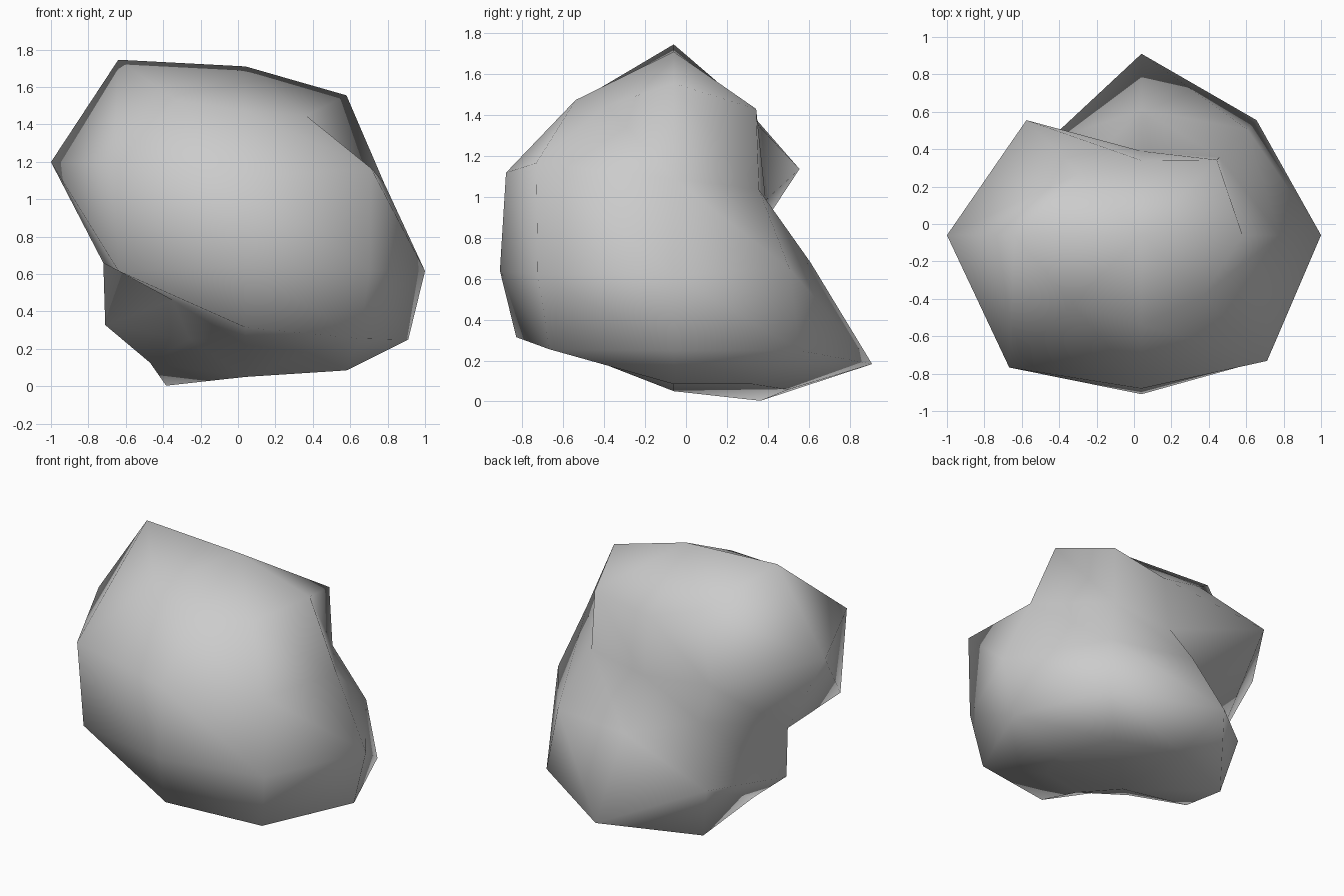
import bpy, bmesh, math

cube = bpy.data.objects.get("Cube")
if cube:
    bpy.data.objects.remove(cube, do_unlink=True)

SIDES = 8
AXIS_X, AXIS_Y, MID_Z = 0.04, -0.06, 0.82

# Stone rings from top to bottom: elevation angle, then reach in each of the
# eight directions counter-clockwise from +x
RINGS = [
    (53.7, [0.54, 0.57, 0.40, 0.47, 0.68, 0.52, 0.48, 0.46]),
    (20.0, [0.74, 0.59, 0.45, 0.87, 1.04, 1.00, 0.82, 0.95]),
    (-12.0, [0.96, 0.80, 0.67, 0.48, 0.76, 0.96, 0.85, 0.94]),
    (-33.3, [0.87, 0.87, 0.97, 0.71, 0.75, 0.55, 0.77, 0.86]),
    (-53.7, [0.54, 0.54, 0.56, 0.60, 0.51, 0.42, 0.44, 0.47]),
]

# Grey stone material
stone = bpy.data.materials.new("stone_grey")
stone.use_nodes = True
colour = (0.6, 0.6, 0.6, 1.0)
stone.diffuse_color = colour
stone.node_tree.nodes["Principled BSDF"].inputs["Base Color"].default_value = colour

# Rock body: stacked rings closed by a point at top and bottom
bm = bmesh.new()
loops = []
for elevation, reach in RINGS:
    slope = math.tan(math.radians(elevation))
    loop = []
    for i, r in enumerate(reach):
        a = math.tau * i / SIDES
        loop.append(bm.verts.new((AXIS_X + r * math.cos(a),
                                  AXIS_Y + r * math.sin(a),
                                  max(MID_Z + r * slope, 0))))
    loops.append(loop)
loops[0][1].co.z = 1.43  # chipped shoulder

top = bm.verts.new((AXIS_X, AXIS_Y, 1.71))
bottom = bm.verts.new((AXIS_X, AXIS_Y, 0.05))
for i in range(SIDES):
    j = (i + 1) % SIDES
    bm.faces.new((top, loops[0][i], loops[0][j]))
    bm.faces.new((bottom, loops[-1][j], loops[-1][i]))
    for upper, lower in zip(loops, loops[1:]):
        bm.faces.new((upper[i], lower[i], lower[j], upper[j]))

bmesh.ops.recalc_face_normals(bm, faces=bm.faces)
for face in bm.faces:
    face.smooth = True

mesh = bpy.data.meshes.new("rock")
bm.to_mesh(mesh)
bm.free()
mesh.materials.append(stone)
rock = bpy.data.objects.new("rock", mesh)
bpy.context.collection.objects.link(rock)
